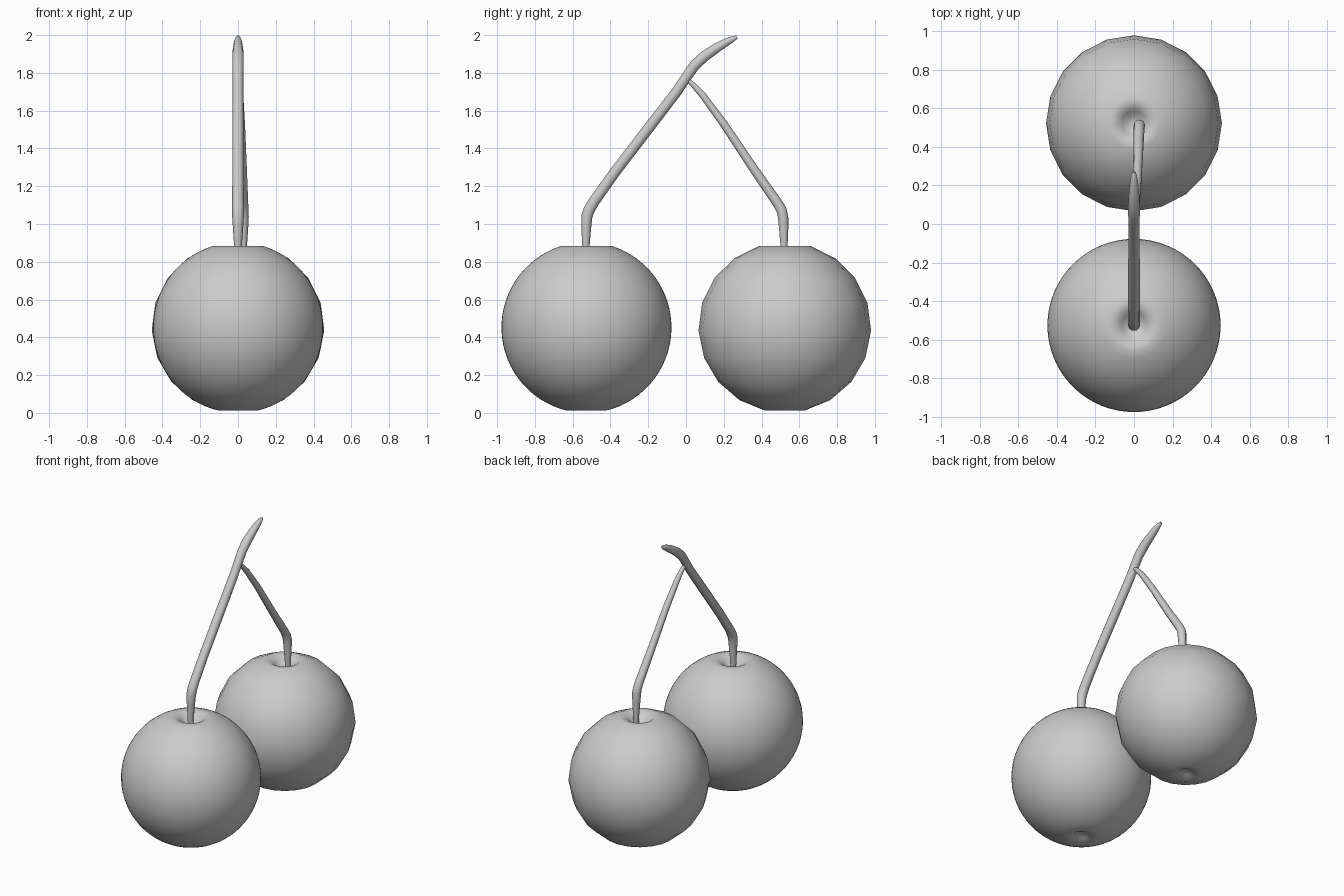
import bpy, bmesh
from math import sin, cos, pi, radians

if "Cube" in bpy.data.objects:
    bpy.data.objects.remove(bpy.data.objects["Cube"])


def cherry(name, y, radius, sides, rings):
    """Turned fruit: round body with a dimple at the stem and at the base."""
    zc, a0, a1 = 0.452, radians(17), radians(167)
    prof = [(0.0, 0.825), (0.035, 0.832), (0.065, 0.86), (0.095, 0.882)]
    for i in range(rings + 1):
        a = a0 + (a1 - a0) * i / rings
        prof.append((radius * sin(a), zc + 0.452 * cos(a)))
    prof += [(0.065, 0.012), (0.035, 0.028), (0.0, 0.035)]
    bm = bmesh.new()
    loops = []
    for r, z in prof:
        n = 1 if r == 0 else sides
        loops.append([bm.verts.new((r * sin(2 * pi * k / sides),
                                    y + r * cos(2 * pi * k / sides), z))
                      for k in range(n)])
    for a, b in zip(loops, loops[1:]):
        for k in range(sides):
            j = (k + 1) % sides
            quad = [a[k % len(a)], a[j % len(a)], b[j % len(b)], b[k % len(b)]]
            bm.faces.new(list(dict.fromkeys(quad)))
    bmesh.ops.recalc_face_normals(bm, faces=bm.faces)
    for f in bm.faces:
        f.smooth = True
    me = bpy.data.meshes.new(name)
    bm.to_mesh(me)
    bm.free()
    bpy.context.collection.objects.link(bpy.data.objects.new(name, me))


def stem(name, pts):
    """Tapered tube through (x, y, z, radius) points."""
    cu = bpy.data.curves.new(name, 'CURVE')
    cu.dimensions = '3D'
    cu.bevel_depth = 1.0
    cu.bevel_resolution = 3
    cu.use_fill_caps = True
    sp = cu.splines.new('POLY')
    sp.points.add(len(pts) - 1)
    for p, (x, y, z, r) in zip(sp.points, pts):
        p.co = (x, y, z, 1)
        p.radius = r
    sp.use_smooth = True
    ob = bpy.data.objects.new(name, cu)
    bpy.context.collection.objects.link(ob)
    bpy.ops.object.select_all(action='DESELECT')
    ob.select_set(True)
    bpy.context.view_layer.objects.active = ob
    bpy.ops.object.convert(target='MESH')
    bpy.ops.object.shade_smooth_by_angle(angle=radians(50))


# Fruits: the front one is finely divided, the back one coarser
cherry("front_cherry", -0.527, 0.45, 64, 30)
cherry("back_cherry", 0.523, 0.457, 20, 8)

# Long stem with the curved tip
stem("main_stem", [
    (0, -0.53, 0.80, 0.017), (0, -0.53, 0.89, 0.021), (0, -0.528, 0.98, 0.027),
    (0, -0.525, 1.04, 0.031), (0, -0.513, 1.075, 0.032), (0, -0.49, 1.115, 0.031),
    (0, -0.38, 1.27, 0.030), (0, -0.20, 1.505, 0.030), (0, -0.05, 1.70, 0.029),
    (0, 0.0, 1.775, 0.029), (0, 0.045, 1.84, 0.030), (0, 0.10, 1.89, 0.030),
    (0, 0.16, 1.931, 0.027), (0, 0.22, 1.966, 0.021), (0, 0.255, 1.983, 0.014),
    (0, 0.27, 1.99, 0.009)])

# Short stem joining below the tip
stem("side_stem", [
    (0.028, 0.52, 0.80, 0.016), (0.028, 0.519, 0.89, 0.020), (0.028, 0.517, 0.98, 0.026),
    (0.028, 0.514, 1.04, 0.029), (0.027, 0.505, 1.075, 0.029), (0.026, 0.485, 1.11, 0.028),
    (0.022, 0.36, 1.29, 0.025), (0.015, 0.20, 1.53, 0.022), (0.009, 0.09, 1.68, 0.019),
    (0.006, 0.04, 1.735, 0.015), (0.003, 0.0, 1.772, 0.009)])
